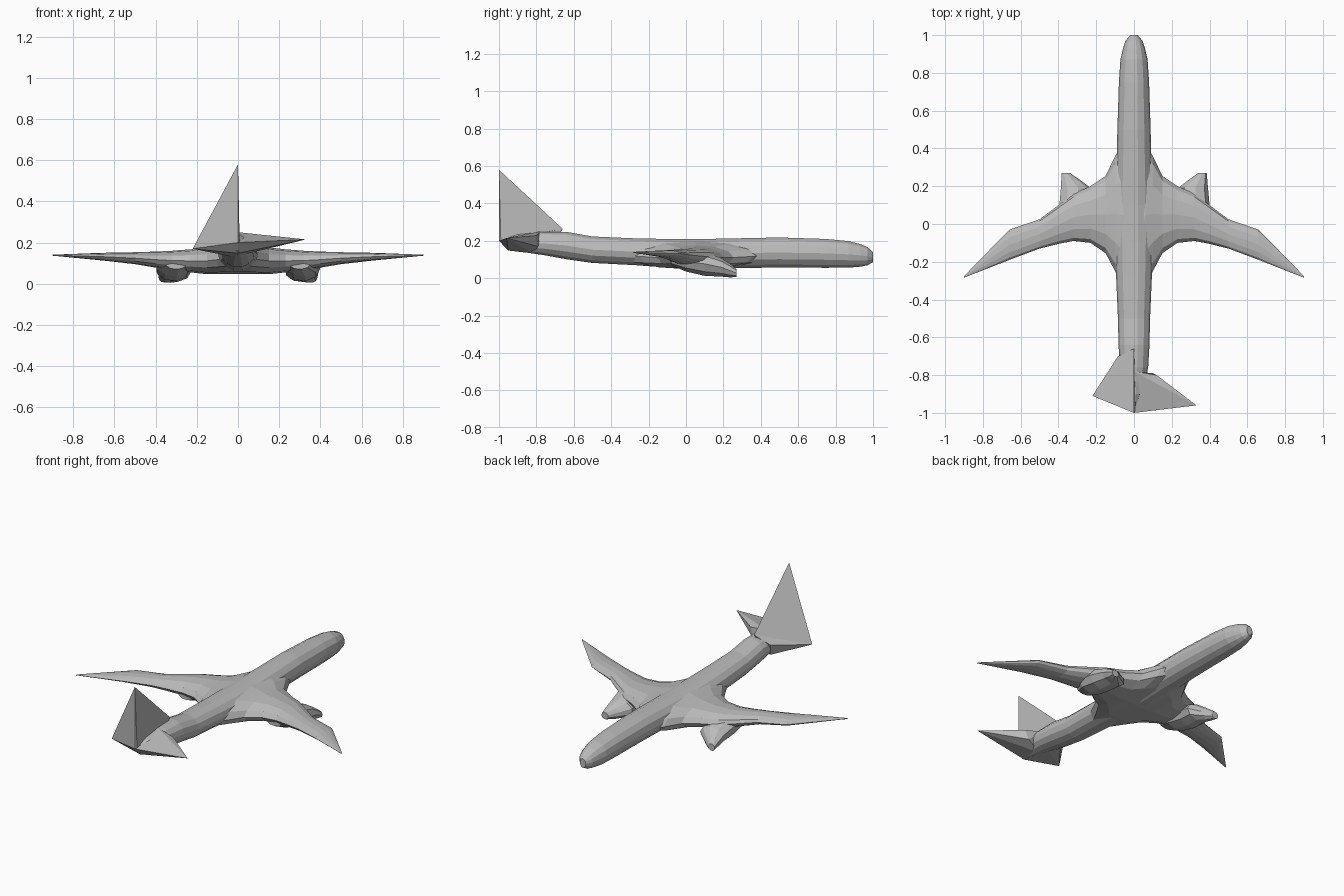
import bpy, bmesh
from math import cos, sin, pi

if "Cube" in bpy.data.objects:
    bpy.data.objects.remove(bpy.data.objects["Cube"])

grey = bpy.data.materials.new("plain grey")
grey.use_nodes = True
grey.diffuse_color = (0.5, 0.5, 0.5, 1)
grey.node_tree.nodes["Principled BSDF"].inputs["Base Color"].default_value = (0.5, 0.5, 0.5, 1)


def finish(name, bm):
    bmesh.ops.recalc_face_normals(bm, faces=bm.faces[:])
    mesh = bpy.data.meshes.new(name)
    bm.to_mesh(mesh)
    bm.free()
    mesh.materials.append(grey)
    obj = bpy.data.objects.new(name, mesh)
    bpy.context.collection.objects.link(obj)
    return obj


def loft(name, rings):
    """Skin a list of equal rings and cap both ends."""
    bm = bmesh.new()
    rows = [[bm.verts.new(p) for p in ring] for ring in rings]
    n = len(rows[0])
    for a, b in zip(rows, rows[1:]):
        for i in range(n):
            j = (i + 1) % n
            bm.faces.new((a[i], a[j], b[j], b[i]))
    bm.faces.new(rows[0])
    bm.faces.new(rows[-1])
    return finish(name, bm)


def hull(name, points):
    bm = bmesh.new()
    for p in points:
        bm.verts.new(p)
    bmesh.ops.convex_hull(bm, input=bm.verts[:])
    return finish(name, bm)


def ring_y(y, x, half, low, high, n=14):
    """Oval ring across the length of the aircraft."""
    mid, tall = (low + high) / 2, (high - low) / 2
    return [(x + half * cos(2 * pi * i / n), y, mid + tall * sin(2 * pi * i / n)) for i in range(n)]


def ring_x(x, front, back, low, high, n=12):
    """Oval ring across the span."""
    mid, deep = (front + back) / 2, (front - back) / 2
    zc, tall = (low + high) / 2, (high - low) / 2
    return [(x, mid + deep * cos(2 * pi * i / n), zc + tall * sin(2 * pi * i / n)) for i in range(n)]


# Fuselage: y, half width, bottom, top
body = [(1, .02, .085, .14), (.97, .045, .068, .168), (.93, .058, .06, .185),
        (.87, .072, .055, .2), (.75, .08, .054, .212), (.5, .088, .055, .22),
        (.3, .093, .053, .216), (.1, .1, .045, .212), (-.1, .1, .055, .212),
        (-.27, .095, .068, .215), (-.5, .085, .08, .225), (-.64, .082, .1, .25),
        (-.76, .075, .122, .25), (-.9, .045, .143, .235), (-.96, .02, .155, .215)]
loft("fuselage", [ring_y(y, 0, w, lo, hi) for y, w, lo, hi in body])

# Wings: x, leading edge, trailing edge, bottom, top
half_span = [(.06, .42, -.33, .048, .198), (.1, .36, -.25, .046, .188),
             (.15, .255, -.155, .046, .176), (.23, .2, -.1, .055, .167),
             (.32, .16, -.09, .065, .16), (.4, .1, -.105, .078, .156),
             (.5, .025, -.13, .095, .153), (.66, -.03, -.19, .113, .15),
             (.9, -.276, -.284, .136, .141)]
span = [(-s[0],) + s[1:] for s in reversed(half_span)] + half_span
loft("wings", [ring_x(*s) for s in span])

# Engines: y, centre x, half width, bottom, top
pod = [(.27, .362, .023, .006, .05), (.235, .338, .05, .004, .078),
       (.19, .31, .082, .008, .108), (.1, .315, .085, .012, .142),
       (0, .31, .085, .035, .145), (-.08, .3, .05, .07, .12)]
for side, label in ((1, "left"), (-1, "right")):
    loft(label + "_engine", [ring_y(y, side * x, w, lo, hi, 9) for y, x, w, lo, hi in pod])

# Tail surfaces sharing the same root points
end, keel, crest = (0, -1, .2), (0, -.95, .148), (0, -.66, .265)
right_tip = (-.22, -.91, .17)
hull("tail_fin", [(0, -1, .58), end, (.008, -.99, .2), crest, right_tip])
hull("right_stabilizer", [right_tip, (-.085, -.7, .21), (-.07, -.72, .14), end, keel, crest,
                          (0, -.75, .125)])
hull("left_stabilizer", [(.33, -.96, .215), (.12, -.8, .228), (.1, -.79, .17), end, keel,
                         (0, -.78, .25), (0, -.82, .135)])
